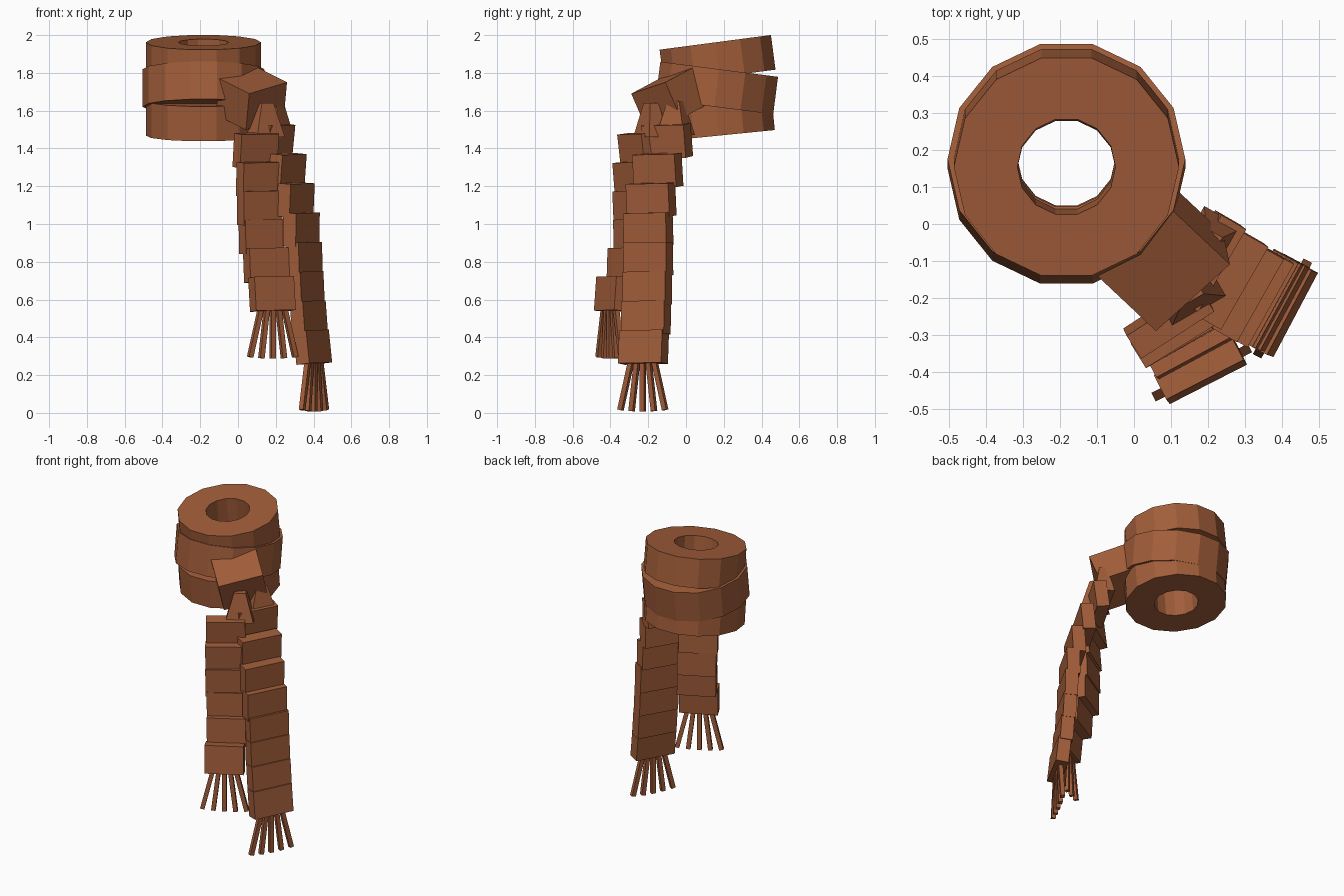
import bpy, bmesh
from math import radians, cos, sin, pi
from mathutils import Matrix, Vector

if "Cube" in bpy.data.objects:
    bpy.data.objects.remove(bpy.data.objects["Cube"])

wool = bpy.data.materials.new("brown_wool")
wool.use_nodes = True
wool.diffuse_color = (0.36, 0.11, 0.042, 1)
wool.node_tree.nodes["Principled BSDF"].inputs["Base Color"].default_value = wool.diffuse_color


def finish(name, bm, matrix):
    bmesh.ops.recalc_face_normals(bm, faces=bm.faces)
    mesh = bpy.data.meshes.new(name)
    bm.to_mesh(mesh)
    bm.free()
    mesh.materials.append(wool)
    obj = bpy.data.objects.new(name, mesh)
    obj.matrix_world = matrix
    bpy.context.collection.objects.link(obj)
    return obj


def turn(degrees, axis):
    return Matrix.Rotation(radians(degrees), 4, axis)


def box(name, size, matrix, top_scale=1):
    """Box centred on its matrix, optionally tapered toward the top."""
    bm = bmesh.new()
    bmesh.ops.create_cube(bm, size=1)
    for v in bm.verts:
        taper = top_scale if v.co.z > 0 else 1
        v.co = Vector((v.co.x * size[0] * taper, v.co.y * size[1] * taper, v.co.z * size[2]))
    return finish(name, bm, matrix)


def ring(name, radius, hole, height, centre, tilt, sides=14):
    """Thick faceted band with an open middle."""
    bm = bmesh.new()
    section = [(hole, -1), (radius, -1), (radius, 1), (hole, 1)]
    loops = []
    for i in range(sides):
        a = 2 * pi * i / sides
        loops.append([bm.verts.new((r * cos(a), r * sin(a), s * height / 2)) for r, s in section])
    for i in range(sides):
        p, q = loops[i], loops[(i + 1) % sides]
        for j in range(4):
            k = (j + 1) % 4
            bm.faces.new((p[j], q[j], q[k], p[k]))
    finish(name, bm, Matrix.Translation(centre) @ turn(tilt, 'X'))


# Neck wraps
ring("upper_wrap", 0.305, 0.133, 0.185, (-0.183, 0.167, 1.87), 7.5)
ring("middle_wrap", 0.322, 0.133, 0.2, (-0.183, 0.163, 1.72), -7.3)
ring("lower_wrap", 0.305, 0.133, 0.185, (-0.183, 0.165, 1.56), 5.7)

# Knot
along = Vector((0.2, 0.18, 0.06)).normalized()
across = Vector((-0.16, 0.15, 0.08)).normalized()
knot_axes = Matrix((along, across, along.cross(across))).transposed().to_4x4()
box("knot", (0.276, 0.233, 0.21), Matrix.Translation((0.071, -0.083, 1.664)) @ knot_axes)


def tail(name, centres, top_z, step, yaw, pitch, size, roll):
    """Overlapping panels hanging from the knot, ending in a fanned fringe."""
    last = len(centres) - 1
    for i, (x, y) in enumerate(centres):
        t = i / last
        angle = yaw[0] + (yaw[1] - yaw[0]) * t
        lean = pitch[0] + (pitch[1] - pitch[0]) * t
        place = Matrix.Translation((x, y, top_z - step * i)) @ turn(angle, 'Z')
        box(f"{name}_panel_{i + 1}", size, place @ turn(lean, 'X') @ turn(roll, 'Y'))
    for i in range(-2, 3):
        root = place @ Matrix.Translation((i * 0.034, -0.008, -size[2] / 2 + 0.02))
        strand = root @ turn(-i * 7, 'Y') @ Matrix.Translation((0, 0, -0.135))
        box(f"{name}_fringe_{i + 3}", (0.026, 0.026, 0.275), strand)


# Hanging tails
tail("front_tail",
     [(0.094, -0.26), (0.11, -0.29), (0.115, -0.295), (0.125, -0.295), (0.15, -0.33), (0.18, -0.395)],
     1.39, 0.152, (33, 27), (7, -5), (0.235, 0.074, 0.18), -1)
tail("side_tail",
     [(0.197, -0.1), (0.26, -0.15), (0.305, -0.185), (0.335, -0.2),
      (0.35, -0.2), (0.36, -0.205), (0.375, -0.212), (0.395, -0.225)],
     1.44, 0.156, (60, 62), (7, -6), (0.258, 0.078, 0.175), -1)

# Tapered gathers where the tails leave the knot
for name, spot, angle in (("front_gather", (0.145, -0.185, 1.55), 30),
                          ("side_gather", (0.2, -0.055, 1.56), 60)):
    box(name, (0.17, 0.12, 0.18), Matrix.Translation(spot) @ turn(angle, 'Z'), 0.42)
